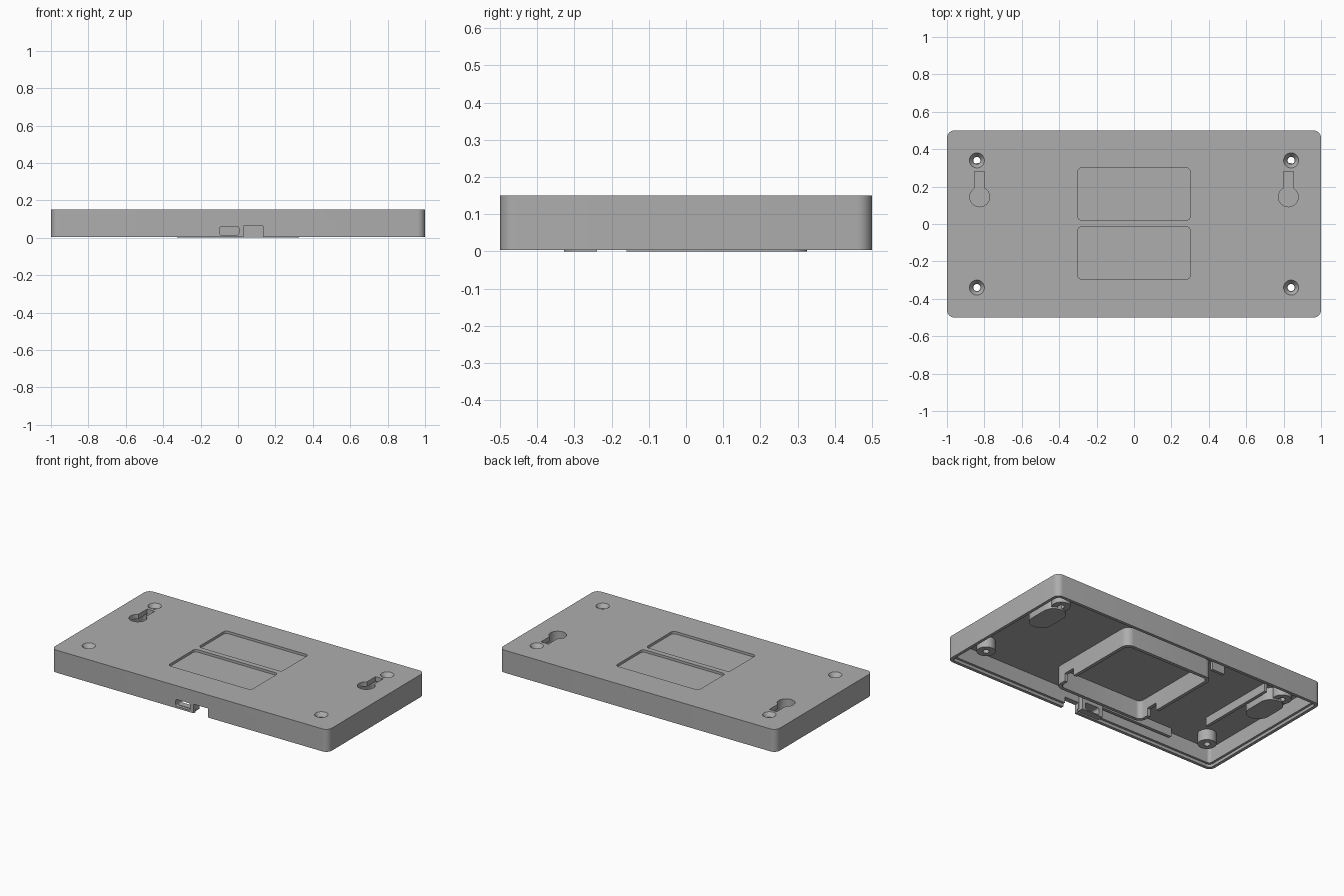
import bpy, bmesh, math

if "Cube" in bpy.data.objects:
    bpy.data.objects.remove(bpy.data.objects["Cube"], do_unlink=True)

grey = bpy.data.materials.new("matte_grey")
grey.use_nodes = True
tone = (0.42, 0.42, 0.42, 1)
grey.diffuse_color = tone
grey.node_tree.nodes["Principled BSDF"].inputs["Base Color"].default_value = tone

BASE, CEILING, TOP = 0.003, 0.12, 0.15


def finish(name, bm):
    bmesh.ops.recalc_face_normals(bm, faces=bm.faces)
    mesh = bpy.data.meshes.new(name)
    bm.to_mesh(mesh)
    bm.free()
    mesh.materials.append(grey)
    obj = bpy.data.objects.new(name, mesh)
    bpy.context.collection.objects.link(obj)
    return obj


def prism(name, outline, z0, z1):
    bm = bmesh.new()
    face = bm.faces.new([bm.verts.new((x, y, z0)) for x, y in outline])
    new = bmesh.ops.extrude_face_region(bm, geom=[face])["geom"]
    verts = [v for v in new if isinstance(v, bmesh.types.BMVert)]
    bmesh.ops.translate(bm, vec=(0, 0, z1 - z0), verts=verts)
    return finish(name, bm)


def arc(cx, cy, r, start, end, steps):
    return [(cx + r * math.cos(math.radians(start + (end - start) * i / steps)),
             cy + r * math.sin(math.radians(start + (end - start) * i / steps)))
            for i in range(steps + 1)]


def rounded(x0, x1, y0, y1, r, steps=8):
    return (arc(x1 - r, y1 - r, r, 0, 90, steps) + arc(x0 + r, y1 - r, r, 90, 180, steps)
            + arc(x0 + r, y0 + r, r, 180, 270, steps) + arc(x1 - r, y0 + r, r, 270, 360, steps))


def stadium(x, y0, y1, r):
    return arc(x, y1, r, 0, 180, 16) + arc(x, y0, r, 180, 360, 16)


def keyhole(x, y, r, half, y_top):
    a = math.degrees(math.acos(half / r))
    return [(x + half, y_top), (x - half, y_top)] + arc(x, y, r, 180 - a, 360 + a, 28)


def cone(name, x, y, z0, z1, r0, r1):
    bm = bmesh.new()
    bmesh.ops.create_cone(bm, cap_ends=True, segments=32, radius1=r0, radius2=r1, depth=z1 - z0)
    bmesh.ops.translate(bm, vec=(x, y, (z0 + z1) / 2), verts=bm.verts)
    return finish(name, bm)


def box(name, x0, x1, y0, y1, z0, z1):
    return prism(name, [(x0, y0), (x1, y0), (x1, y1), (x0, y1)], z0, z1)


def port(y0, y1):
    # Rounded opening running front to back
    obj = prism("port_cutter", rounded(-0.1, 0.005, 0.015, 0.06, 0.012), y0, y1)
    for v in obj.data.vertices:
        x, z, y = v.co
        v.co = (x, y, z)
    obj.data.flip_normals()
    return obj


def cut(obj, *cutters):
    for c in cutters:
        mod = obj.modifiers.new("cut", 'BOOLEAN')
        mod.operation, mod.solver, mod.object = 'DIFFERENCE', 'EXACT', c
        bpy.context.view_layer.objects.active = obj
        bpy.ops.object.modifier_apply(modifier=mod.name)
        bpy.data.objects.remove(c, do_unlink=True)
    return obj


# Outer shell, open underneath, with a stepped lip around the rim
shell = prism("shell", rounded(-1, 1, -0.5, 0.5, 0.04), BASE, TOP)
cut(shell,
    prism("cavity", rounded(-0.965, 0.965, -0.465, 0.465, 0.02), -0.05, CEILING),
    prism("lip", rounded(-0.98, 0.98, -0.48, 0.48, 0.025), -0.05, 0.022),
    box("cable_notch", 0.03, 0.135, -0.6, -0.4, -0.05, 0.062),
    port(-0.6, -0.4))

# Two shallow label recesses on the top
for y0, y1 in ((-0.295, -0.015), (0.02, 0.3)):
    cut(shell, prism("recess", rounded(-0.3, 0.3, y0, y1, 0.02), 0.134, 0.2))

# Screw posts with countersunk holes
for sx in (-1, 1):
    for sy in (-1, 1):
        x, y = sx * 0.84, sy * 0.34
        cut(shell, cone("hole", x, y, 0.1, 0.2, 0.019, 0.019),
            cone("sink", x, y, 0.124, 0.151, 0.021, 0.041))
        post = cone("screw_post", x, y, 0.05, CEILING + 0.002, 0.055, 0.055)
        cut(post, cone("hole", x, y, 0, 0.2, 0.019, 0.019))

# Keyhole hangers with closed pockets below
for x in (-0.825, 0.825):
    cut(shell, prism("slot", keyhole(x, 0.145, 0.053, 0.027, 0.28), 0.1, 0.2))
    pocket = prism("hanger_pocket", stadium(x, 0.145, 0.255, 0.072), 0.04, CEILING + 0.004)
    cut(pocket, prism("hollow", stadium(x, 0.145, 0.255, 0.057), 0.055, 0.2))

# Central compartment wall with a cable gap on each side
wall = prism("compartment_wall", rounded(-0.325, 0.325, -0.328, 0.325, 0.05), 0, CEILING + 0.004)
cut(wall, prism("inside", rounded(-0.303, 0.303, -0.306, 0.303, 0.03), -0.1, 0.2),
    box("cable_gap", -0.5, 0.5, -0.24, -0.16, -0.1, 0.05))

# Thickened frame behind the port
frame = box("port_frame", -0.125, 0.028, -0.475, -0.435, 0.008, CEILING + 0.004)
cut(frame, port(-0.6, -0.3))

# Ribs that hold the circuit board
box("side_rib", -0.735, -0.715, -0.2, 0.33, 0.065, CEILING + 0.004)
box("front_rib", -0.64, -0.125, -0.445, -0.425, 0.065, CEILING + 0.004)
box("back_rib", -0.41, -0.32, 0.31, 0.33, 0.065, CEILING + 0.004)

# Smooth round corners, sharp edges elsewhere
for obj in bpy.context.scene.objects:
    if obj.type == 'MESH':
        bpy.ops.object.select_all(action='DESELECT')
        obj.select_set(True)
        bpy.context.view_layer.objects.active = obj
        bpy.ops.object.shade_smooth_by_angle(angle=math.radians(30))
